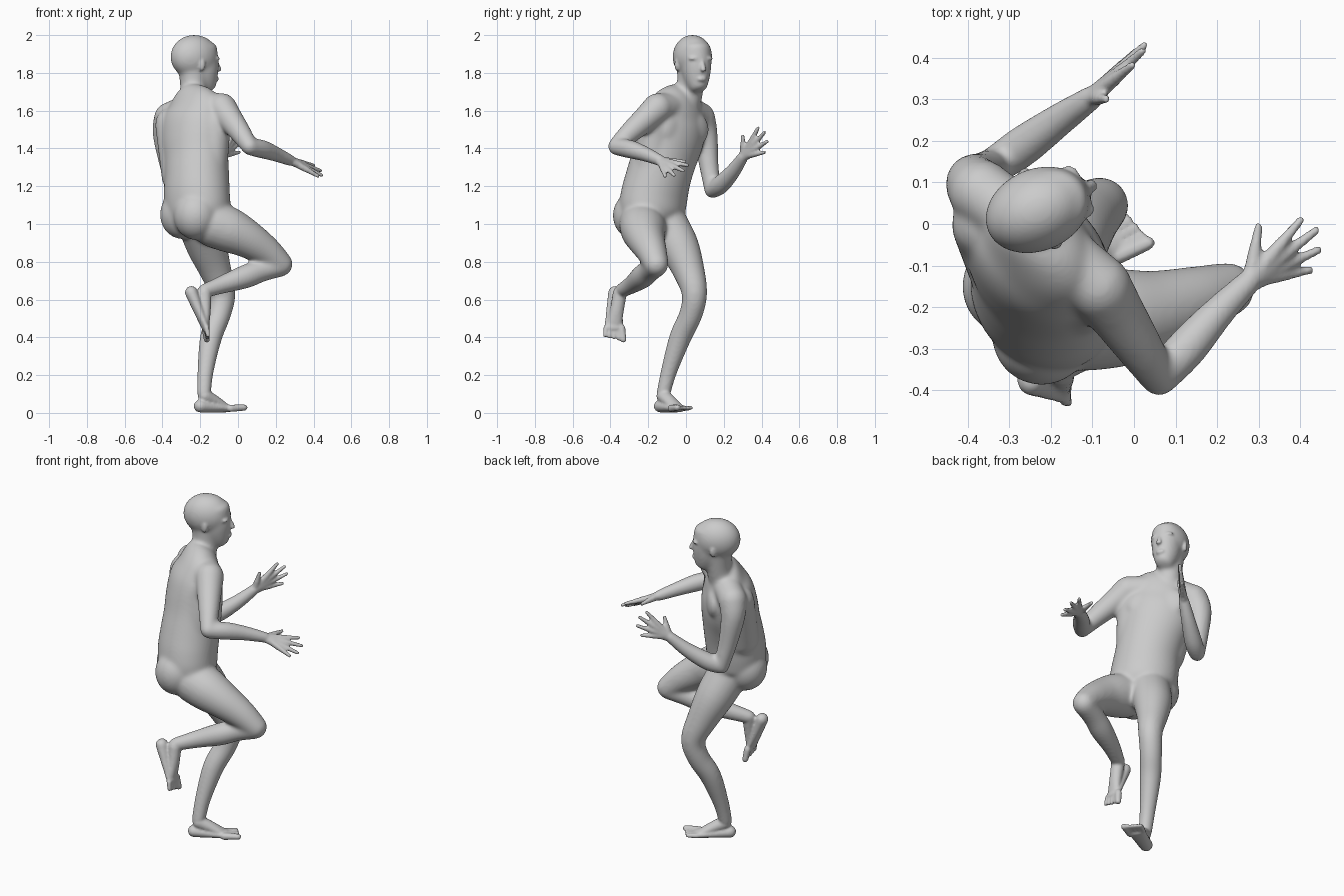
import bpy
import bmesh
from math import sin, cos, pi, radians
from mathutils import Vector, Matrix

old = bpy.data.objects.get("Cube")
if old:
    bpy.data.objects.remove(old, do_unlink=True)

bm = bmesh.new()
ACROSS = Vector((0.42, -0.9, 0))


def spline(pts, steps=4):
    """Smooth in-between sections through the given ones."""
    pts = [Vector(p if len(p) == 5 else (*p, p[3])) for p in pts]
    out = []
    for i in range(len(pts) - 1):
        p0, p1 = pts[max(i - 1, 0)], pts[i]
        p2, p3 = pts[i + 1], pts[min(i + 2, len(pts) - 1)]
        for k in range(steps):
            t = k / steps
            out.append(p1 + (p2 - p0) * (t / 2)
                       + (p0 * 2 - p1 * 5 + p2 * 4 - p3) * (t * t / 2)
                       + (p1 * 3 - p0 - p2 * 3 + p3) * (t ** 3 / 2))
    return out + [pts[-1]]


def tube(pts, side=ACROSS, cap=1.0, n=20):
    """Rounded limb: sections are x, y, z, half width, half depth."""
    secs = spline(pts)
    pos = [Vector(s[:3]) for s in secs]
    last = len(secs) - 1
    rows = []
    for i, s in enumerate(secs):
        t = (pos[min(i + 1, last)] - pos[max(i - 1, 0)]).normalized()
        rows.append((pos[i], t, s[3], s[4]))

    def dome(row, sign):
        c, t, a, b = row
        return [(c + t * (sign * cap * min(a, b) * sin(k)), t, a * cos(k), b * cos(k))
                for k in map(radians, (25, 50, 75))]

    rows = dome(rows[0], -1)[::-1] + rows + dome(rows[-1], 1)
    rings = []
    for c, t, a, b in rows:
        u = (side - t * side.dot(t)).normalized()
        v = t.cross(u)
        rings.append([bm.verts.new(c + u * (a * cos(2 * pi * k / n)) + v * (b * sin(2 * pi * k / n)))
                      for k in range(n)])
    for r, q in zip(rings, rings[1:]):
        for k in range(n):
            bm.faces.new((r[k], r[(k + 1) % n], q[(k + 1) % n], q[k]))
    bm.faces.new(rings[0][::-1])
    bm.faces.new(rings[-1])


def blob(center, radii, yaw=0):
    m = Matrix.Translation(center) @ Matrix.Rotation(radians(yaw), 4, 'Z') @ Matrix.Diagonal((*radii, 1))
    bmesh.ops.create_uvsphere(bm, u_segments=24, v_segments=16, radius=1, matrix=m)


def heading(yaw):
    """Forward and left directions for a yaw angle."""
    a = radians(yaw)
    return Vector((cos(a), sin(a), 0)), Vector((-sin(a), cos(a), 0))


def fused(name, rounds):
    """Object of the parts so far, melted together and softened."""
    bmesh.ops.recalc_face_normals(bm, faces=bm.faces[:])
    mesh = bpy.data.meshes.new(name)
    bm.to_mesh(mesh)
    bm.free()
    obj = bpy.data.objects.new(name, mesh)
    bpy.context.scene.collection.objects.link(obj)
    fuse = obj.modifiers.new("fuse", 'REMESH')
    fuse.mode = 'VOXEL'
    fuse.voxel_size = .007
    fuse.use_smooth_shade = True
    soften = obj.modifiers.new("soften", 'SMOOTH')
    soften.factor = .5
    soften.iterations = rounds
    return obj


# Torso
chest_fwd, chest_left = heading(42)
tube([(-.205, -.175, .99, .14, .13), (-.21, -.18, 1.06, .182, .16),
      (-.218, -.168, 1.15, .187, .165), (-.218, -.145, 1.25, .18, .163),
      (-.222, -.115, 1.35, .184, .158), (-.232, -.085, 1.45, .197, .155),
      (-.238, -.065, 1.54, .195, .142), (-.235, -.045, 1.61, .18, .115),
      (-.24, -.02, 1.67, .13, .088), (-.24, 0, 1.70, .07, .068)],
     side=chest_left, cap=.3, n=40)
for s in (-1, 1):
    blob(Vector((-.235, -.07, 1.5)) + chest_fwd * .1 + chest_left * (.075 * s), (.032, .09, .085), 42)
# Shoulder girdle, flanks, buttocks and groin
tube([(-.25, -.01, 1.615, .08), (-.365, .075, 1.565, .078)])
tube([(-.23, -.03, 1.62, .08), (-.085, -.15, 1.615, .078)])
tube([(-.355, .0, 1.53, .085), (-.305, -.09, 1.25, .1)])
tube([(-.122, -.16, 1.53, .085), (-.16, -.19, 1.25, .1)])
blob((-.222, -.268, 1.045), (.12, .12, .13))
blob((-.294, -.15, 1.05), (.12, .12, .13))
blob((-.105, -.125, .985), (.04, .04, .04))

# Neck and head
tube([(-.255, -.02, 1.58, .085), (-.236, .018, 1.69, .071), (-.238, .03, 1.82, .078)])
HEAD_YAW = 24
head_fwd, head_left = heading(HEAD_YAW)


def on_head(f, s, z):
    return Vector((-.227, .036, z)) + head_fwd * f + head_left * s


blob(on_head(-.005, 0, 1.885), (.132, .1, .117), HEAD_YAW)
face = [(.03, 1.93, .083, .09), (.04, 1.86, .081, .089), (.045, 1.80, .076, .086),
        (.06, 1.75, .062, .07), (.075, 1.718, .046, .051)]
tube([(*on_head(f, 0, z), w, d) for f, z, w, d in face], side=head_left, cap=.4, n=32)

# Arms
tube([(-.085, -.15, 1.615, .08), (-.045, -.21, 1.56, .07), (.015, -.3, 1.48, .057),
      (.06, -.37, 1.412, .045)])
tube([(.062, -.368, 1.408, .045), (.125, -.3, 1.397, .05), (.2, -.215, 1.37, .041),
      (.28, -.135, 1.335, .031)])
tube([(-.365, .075, 1.565, .08), (-.385, .1, 1.48, .068), (-.365, .12, 1.32, .053),
      (-.335, .14, 1.185, .045)])
tube([(-.335, .14, 1.18, .045), (-.27, .185, 1.21, .05), (-.18, .25, 1.28, .041),
      (-.1, .305, 1.36, .031)])

# Raised right leg
tube([(-.13, -.23, 1.0, .125), (-.04, -.225, .965, .12), (.05, -.212, .92, .102),
      (.15, -.182, .855, .082), (.225, -.157, .788, .066)])
tube([(.225, -.157, .782, .062), (.13, -.19, .755, .06), (.04, -.23, .722, .063),
      (-.08, -.285, .68, .049), (-.18, -.345, .645, .038)])

# Standing left leg
tube([(-.205, -.105, 1.0, .115), (-.165, -.037, .88, .107), (-.118, .015, .75, .085),
      (-.08, .045, .63, .068), (-.1, .025, .52, .062), (-.143, -.03, .4, .059),
      (-.172, -.09, .22, .044), (-.18, -.12, .1, .038)])

# Softened muscle mass becomes the base for the fine parts
core = fused("core", 30)
graph = bpy.context.evaluated_depsgraph_get()
core_mesh = bpy.data.meshes.new_from_object(core.evaluated_get(graph))
bm = bmesh.new()
bm.from_mesh(core_mesh)
bpy.data.objects.remove(core, do_unlink=True)
bpy.data.meshes.remove(core_mesh)

# Nose, lips, brows and ears
tube([(*on_head(.118, 0, 1.868), .01), (*on_head(.13, 0, 1.84), .012),
      (*on_head(.139, 0, 1.818), .016, .012)], side=head_left)
blob(on_head(.121, 0, 1.768), (.012, .025, .014), HEAD_YAW)
for s in (-1, 1):
    blob(on_head(.102, .035 * s, 1.876), (.021, .034, .012), HEAD_YAW)
    blob(on_head(-.002, .091 * s, 1.845), (.019, .013, .034), HEAD_YAW + 20 * s)


# Hands
def hand(wrist, thumb, tips):
    w = Vector(wrist)
    tips = [Vector(t) for t in tips]
    middle = sum(tips, Vector()) / 4 - w
    tube([(*w, .03, .024), (*(w + middle * .3), .038, .019), (*(w + middle * .5), .04, .014)],
         side=tips[0] - tips[3])
    for tip in [Vector(thumb)] + tips:
        d = tip - w
        tube([(*w, .024), (*(w + d * .25), .019), (*(w + d * .5), .0165),
              (*(w + d * .75), .0125), (*(w + d * .96), .01)], n=12)


hand((.28, -.135, 1.335), (.3, 0, 1.33),
     [(.405, .015, 1.31), (.445, -.01, 1.28), (.45, -.06, 1.255), (.43, -.11, 1.25)])
hand((-.1, .305, 1.36), (-.065, .3, 1.47),
     [(0, .385, 1.515), (.025, .42, 1.49), (.03, .435, 1.44), (.01, .42, 1.38)])


# Feet
def foot(heel, ankle, ball, tip, side, width):
    """Side points from the big toe to the little toe."""
    heel, ankle, ball, tip = map(Vector, (heel, ankle, ball, tip))
    tube([(*heel, .037, .034), (*heel.lerp(ball, .5), width * .85, .028),
          (*ball, width, .021)], side=side)
    tube([(*ankle, .037), (*ankle.lerp(ball, .5), .037, .03), (*ball, width * .8, .016)], side=side)
    for k in range(5):
        off = side * (width * (k / 2 - 1) * .95)
        r = .017 if k == 0 else .0115
        end = ball.lerp(tip, 1 - .09 * k)
        tube([(*(ball + off * .85), r + .003), (*(end + off), r)], side=side, n=12)


foot((-.247, -.375, .638), (-.178, -.35, .635), (-.17, -.382, .45), (-.16, -.38, .388),
     Vector((.1, -1, 0)).normalized(), .051)
foot((-.2, -.135, .036), (-.176, -.12, .09), (-.055, -.042, .024), (.015, -.003, .028),
     Vector((-.4, .92, 0)).normalized(), .049)

# Finished figure
body = fused("body", 3)
skin = bpy.data.materials.new("plain grey")
skin.use_nodes = True
grey = (.6, .6, .6, 1)
skin.diffuse_color = grey
skin.node_tree.nodes["Principled BSDF"].inputs["Base Color"].default_value = grey
body.data.materials.append(skin)
